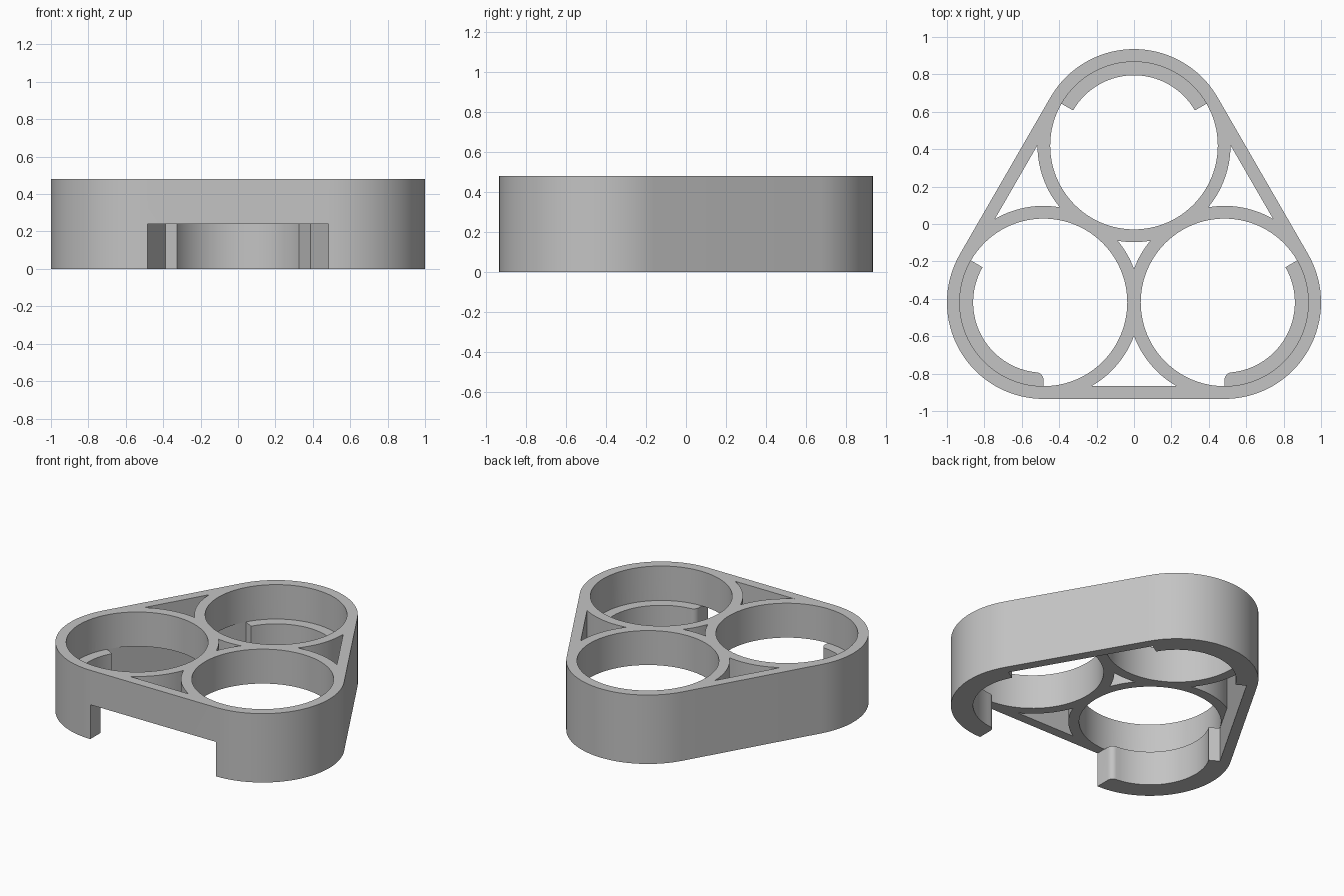
import bpy, bmesh
from math import radians, degrees, sin, cos, asin, acos, atan2, sqrt

cube = bpy.data.objects.get("Cube")
if cube:
    bpy.data.objects.remove(cube)

# Main dimensions
HALF = 0.484                 # half the spacing between hole centres
OUTER, HOLE, LEDGE = 0.516, 0.448, 0.376
MID, TOP = 0.24, 0.48
FILLET = 0.04
ARM = 2 * HALF / sqrt(3)     # distance from the middle to each hole centre
Y0 = -ARM / 4


def arc(k, r, a0, a1, n=32):
    """Arc round hole k (0 back, 1 right, 2 left), angles in degrees."""
    t = radians(90 + 120 * (k % 3))
    cx, cy = ARM * cos(t), Y0 + ARM * sin(t)
    angles = [radians(a0 + (a1 - a0) * i / n) for i in range(n + 1)]
    return [(cx + r * cos(a), cy + r * sin(a)) for a in angles]


def point(k, r, a):
    return arc(k, r, a, a, 1)[:1]


def prism(name, loops, z0, z1):
    """Fill an outline with holes and extrude it upward."""
    bm = bmesh.new()
    edges = []
    for loop in loops:
        verts = [bm.verts.new((x, y, z0)) for x, y in loop]
        edges += [bm.edges.new((verts[i - 1], verts[i])) for i in range(len(verts))]
    bmesh.ops.triangle_fill(bm, edges=edges, use_beauty=True, normal=(0, 0, 1))
    ext = bmesh.ops.extrude_face_region(bm, geom=bm.faces[:])
    for item in ext["geom"]:
        if isinstance(item, bmesh.types.BMVert):
            item.co.z = z1
    bmesh.ops.recalc_face_normals(bm, faces=bm.faces[:])
    mesh = bpy.data.meshes.new(name)
    bm.to_mesh(mesh)
    bm.free()
    obj = bpy.data.objects.new(name, mesh)
    bpy.context.collection.objects.link(obj)
    return obj


# Rounded triangular outline shared by both levels
outline = arc(2, OUTER, -90, 30) + arc(0, OUTER, 30, 150) + arc(1, OUTER, 150, 270)

# Upper level: three round holes
holes = [arc(k, HOLE, 0, 360, 96)[:-1] for k in range(3)]

# Three side windows between neighbouring rings and the outer wall
low, tip = degrees(asin(HOLE / OUTER)), degrees(acos(HALF / OUTER))
for j in range(3):
    turn = 120 * j
    holes.append(arc(1 + j, OUTER, turn - low, turn - tip, 14)
                 + arc(2 + j, OUTER, turn + 180 + tip, turn + 180 + low, 14)[1:])

# Small window in the middle
span = 30 - tip
middle = []
for k in (0, 2, 1):
    facing = 270 + 120 * k
    middle += arc(k, OUTER, facing - span, facing + span, 8)[:-1]
holes.append(middle)
body = prism("holder_body", [outline] + holes, MID, TOP)

# Lower level: open-front wall with three inner ledges
depth = sqrt((LEDGE + FILLET) ** 2 - FILLET ** 2)
start = degrees(atan2(-depth, FILLET))
fx, fy = HALF + FILLET, Y0 - ARM / 2 - depth
fillet = []
for i in range(8):
    a = radians(180 + start * i / 8)
    a = radians(180 - (180 - (180 + start)) * i / 8)
    fillet.append((fx + FILLET * cos(a), fy + FILLET * sin(a)))
inner = [(-x, y) for x, y in fillet]
inner += arc(1, LEDGE, 180 - start, 150) + point(1, HOLE, 150)
inner += point(0, HOLE, 150) + arc(0, LEDGE, 150, 30) + point(0, HOLE, 30)
inner += point(2, HOLE, 30) + arc(2, LEDGE, 30, start)
inner += fillet[::-1]
skirt = prism("lower_wall", [outline + inner], 0, MID)
skirt.hide_render = True

# Merge both levels into one solid
join = body.modifiers.new("join_levels", "BOOLEAN")
join.operation, join.solver, join.object = "UNION", "EXACT", skirt
bpy.ops.object.select_all(action="DESELECT")
bpy.context.view_layer.objects.active = body
body.select_set(True)
bpy.ops.object.modifier_apply(modifier=join.name)
bpy.data.objects.remove(skirt)

# Plain grey material
grey = bpy.data.materials.new("light_grey")
grey.use_nodes = True
colour = (0.55, 0.55, 0.55, 1)
grey.diffuse_color = colour
grey.node_tree.nodes["Principled BSDF"].inputs["Base Color"].default_value = colour
body.data.materials.clear()
body.data.materials.append(grey)
bpy.ops.object.shade_smooth_by_angle(angle=radians(30))
